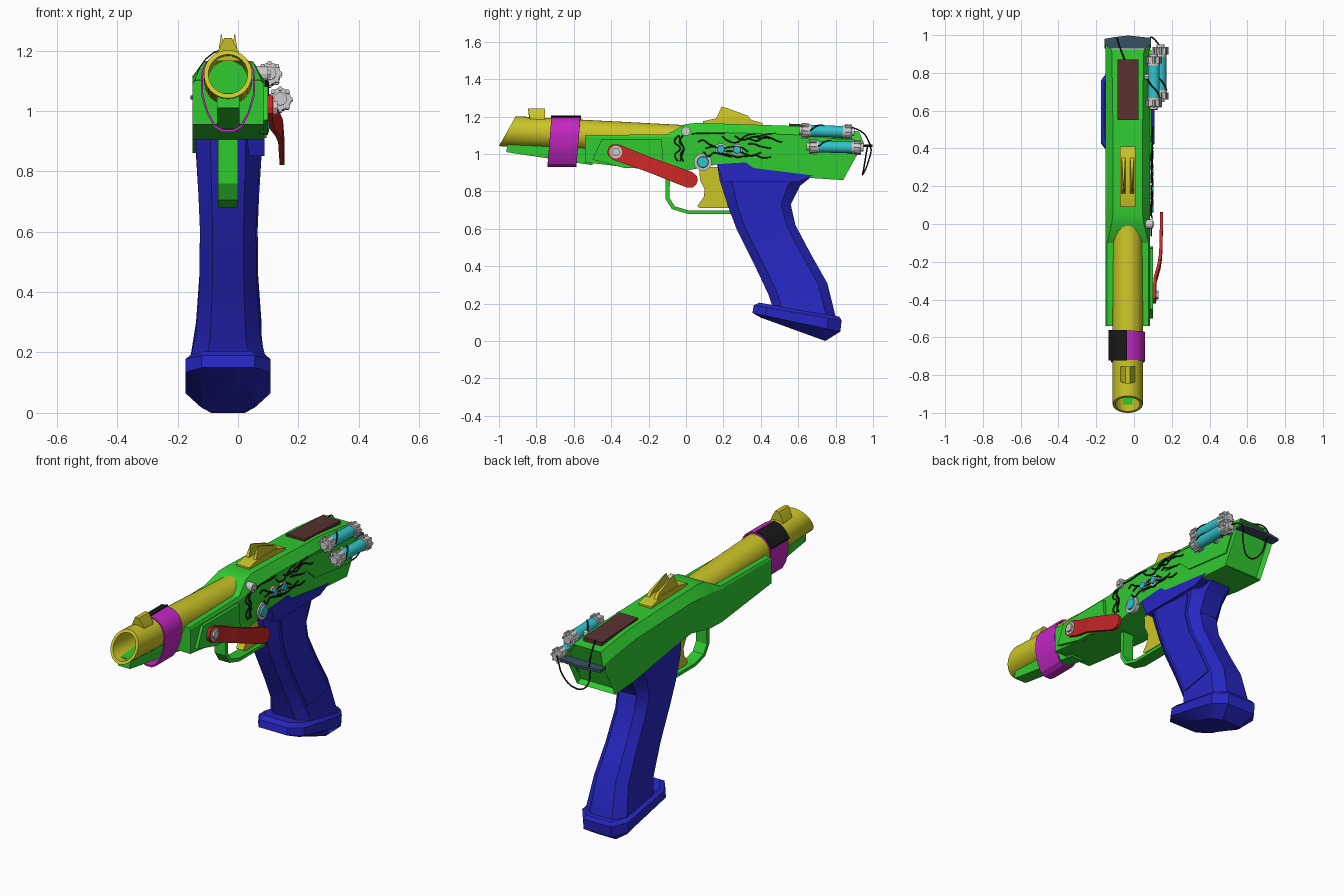
import bpy, bmesh, random
from math import sin, cos, pi, radians
from mathutils import Vector

if "Cube" in bpy.data.objects:
    bpy.data.objects.remove(bpy.data.objects["Cube"])

random.seed(4)
CX = -0.033  # centre line of the gun

def mat(name, *rgb):
    m = bpy.data.materials.new(name)
    m.diffuse_color = (*rgb, 1)
    m.use_nodes = True
    m.node_tree.nodes["Principled BSDF"].inputs["Base Color"].default_value = m.diffuse_color
    return m

GREEN, BLUE = mat("green", .03, .6, .03), mat("blue", .02, .02, .55)
YELLOW, MAGENTA = mat("yellow", .6, .56, .02), mat("magenta", .55, .02, .55)
RED, CYAN = mat("red", .6, .02, .02), mat("cyan", .03, .55, .6)
BROWN, BLACK = mat("brown", .1, .03, .03), mat("black", .01, .01, .01)
SLATE = mat("slate", .04, .08, .12)

def finish(name, bm, m):
    bmesh.ops.recalc_face_normals(bm, faces=bm.faces)
    me = bpy.data.meshes.new(name)
    bm.to_mesh(me)
    bm.free()
    if m:
        me.materials.append(m)
    ob = bpy.data.objects.new(name, me)
    bpy.context.collection.objects.link(ob)
    return ob

def loft(name, rings, m, cap=True, loop=False, recess=None):
    """Skin a list of equal-length point rings."""
    bm = bmesh.new()
    vs = [[bm.verts.new(p) for p in r] for r in rings]
    n = len(vs[0])
    for a, b in zip(vs, vs[1:] + (vs[:1] if loop else [])):
        for i in range(n):
            j = (i + 1) % n
            bm.faces.new((a[i], a[j], b[j], b[i]))
    if cap and not loop:
        bm.faces.new(vs[0])
        end = bm.faces.new(vs[-1])
        if recess:
            bmesh.ops.recalc_face_normals(bm, faces=bm.faces)
            bmesh.ops.inset_region(bm, faces=[end], thickness=.015)
            bmesh.ops.translate(bm, verts=end.verts, vec=recess)
    return finish(name, bm, m)

def extrude(name, prof, x0, x1, m):
    """Side profile of (y, z) points extruded across x."""
    return loft(name, [[(x, y, z) for y, z in prof] for x in (x0, x1)], m)

def rod(name, p0, p1, r, m, n=20, r2=None):
    p0, p1 = Vector(p0), Vector(p1)
    q = (p1 - p0).to_track_quat('Z', 'Y')
    ring = lambda p, r: [p + q @ Vector((r*cos(2*pi*i/n), r*sin(2*pi*i/n), 0)) for i in range(n)]
    return loft(name, [ring(p0, r), ring(p1, r if r2 is None else r2)], m)

def wire(name, pts, r=.004, m=BLACK):
    cu = bpy.data.curves.new(name, 'CURVE')
    cu.dimensions, cu.bevel_depth, cu.bevel_resolution, cu.resolution_u = '3D', r, 1, 4
    sp = cu.splines.new('BEZIER')
    sp.bezier_points.add(len(pts) - 1)
    for b, p in zip(sp.bezier_points, pts):
        b.co = p
        b.handle_left_type = b.handle_right_type = 'AUTO'
    cu.materials.append(m)
    bpy.context.collection.objects.link(bpy.data.objects.new(name, cu))

# receiver: bottom, shoulder and top (y, z), then half widths
secs = [(-.54, .955, -.54, 1.09, -.54, 1.10, .117, .11), (-.1, .905, -.1, 1.09, -.1, 1.105, .117, .11),
        (.0, .91, .0, 1.105, .0, 1.16, .118, .085), (.17, .945, .17, 1.115, .06, 1.166, .118, .078),
        (.33, .925, .35, 1.11, .35, 1.157, .118, .078), (.66, .872, .66, 1.1, .66, 1.147, .118, .08),
        (.84, .86, .95, 1.06, .925, 1.12, .118, .085)]
loft("receiver", [[(CX-w, yb, zb), (CX-w, ys, zs), (CX-t, yt, zt), (CX+t, yt, zt), (CX+w, ys, zs), (CX+w, yb, zb)]
                  for yb, zb, ys, zs, yt, zt, w, t in secs], GREEN, recess=(0, -.025, .012))
extrude("lower_rail", [(-.955, 1.06), (-.96, 1.01), (-.5, .94), (-.5, 1.06)], -.07, .005, GREEN)
extrude("front_side_plate", [(-.45, 1.08), (-.5, .97), (-.33, .925), (-.12, .92), (-.13, 1.08)], .07, .1, GREEN)
extrude("rear_side_plate", [(.34, 1.08), (.37, 1.105), (.92, 1.075), (.85, .93), (.55, .965), (.48, 1.03), (.36, 1.04)],
        .07, .092, GREEN)
extrude("top_panel", [(.55, 1.14), (.55, 1.162), (.87, 1.145), (.87, 1.115)], -.088, .025, BROWN)
loft("rear_fin", [[(x, .93, z - .008), (x, y, z - .008), (x, y, z + .006), (x, .93, z + .006)]
                  for x, y, z in ((-.157, .98, 1.045), (-.1, .99, 1.045), (-.03, .998, 1.045), (.09, .985, 1.045))], SLATE)

# barrel with slanted muzzle
def bring(y, r, slant=0, n=32):
    zc = 1.074 - .05 * y
    return [(CX + r*cos(2*pi*i/n), y + slant*sin(2*pi*i/n), zc + r*sin(2*pi*i/n)) for i in range(n)]
loft("barrel", [bring(.02, .08), bring(-.955, .08, .045), bring(-.955, .065, .037), bring(-.5, .065)], YELLOW)
loft("bore_plug", [bring(-.56, .066), bring(-.5, .066)], GREEN)

# sights
loft("front_sight", [[(CX-.042, y0, 1.165), (CX-.036, y0, 1.195), (CX-.012, y1, 1.242), (CX+.012, y1, 1.242),
                      (CX+.036, y0, 1.195), (CX+.042, y0, 1.165)] for y0, y1 in ((-.835, -.845), (-.755, -.755))], YELLOW)
extrude("rear_sight_base", [(.09, 1.15), (.09, 1.175), (.16, 1.19), (.32, 1.19), (.41, 1.165), (.41, 1.14)],
        CX - .04, CX + .04, YELLOW)
for s, side in ((-1, "left"), (1, "right")):
    fin = [(.16, 1.185), (.19, 1.253), (.22, 1.245), (.33, 1.205), (.36, 1.17)]
    loft("rear_sight_fin_" + side, [[(CX + s*(.036 - .012*(z - 1.17)/.08), y, z) for y, z in fin],
                                    [(CX + s*(.01 + .01*(z - 1.17)/.08), y, z) for y, z in fin]], YELLOW)

# wrapped band around barrel and rail
sect = [(.09*cos(i*pi/12), 1.107 + .09*sin(i*pi/12)) for i in range(13)]
sect += [(-.088, 1.05), (-.07, .99), (-.045, .945), (-.02, .93), (.02, .93), (.045, .945), (.07, .99), (.088, 1.05)]
def band(y, k):
    return [(CX + x*k, y + .08*(z - 1.19), 1.06 + (z - 1.06)*k) for x, z in sect]
loft("band", [band(-.72, 1), band(-.565, 1), band(-.565, .93), band(-.72, .93)], MAGENTA, loop=True)
tape = [(CX - .005, 1.2), (CX - .045, 1.192), (CX - .075, 1.168), (CX - .102, 1.13)]
loft("tape_flap", [[(x, -.722, z), (x, -.562, z), (x, -.562, z + .006), (x, -.722, z + .006)] for x, z in tape], BLACK)

# grip: front (y, z), back (y, z), half width
def oct_ring(s, k=.55):
    yf, zf, yb, zb, w = s
    return [(CX + x*w, yf + (yb-yf)*u, zf + (zb-zf)*u) for u, x in
            ((0, -k), (0, k), (.15, 1), (.85, 1), (1, k), (1, -k), (.85, -1), (.15, -1))]
grip = [(.165, .955, .68, .885, .108), (.18, .86, .61, .83, .105), (.225, .72, .56, .73, .098),
        (.27, .6, .585, .62, .093), (.36, .42, .67, .46, .095), (.44, .25, .755, .31, .106), (.46, .19, .8, .13, .125)]
loft("grip", [oct_ring(s) for s in grip], BLUE)
extrude("grip_cheek", [(.165, .945), (.32, .955), (.36, .925), (.68, .885), (.6, .85), (.2, .85)], CX, CX + .121, BLUE)
loft("grip_panel", [[(CX + w + dx, yf + (yb-yf)*u, zf + (zb-zf)*u) for u, dx in
                     ((.2, -.02), (.8, -.02), (.8, .005), (.2, .005))] for yf, zf, yb, zb, w in grip[1:6]], BLUE)
base = [(.39, .205, .82, .13, .122), (.362, .19, .832, .11, .141), (.355, .15, .825, .05, .141), (.4, .125, .745, 0, .09)]
loft("grip_base", [oct_ring(s, .62) for s in base], BLUE)

# trigger and guard
extrude("trigger", [(.07, .93), (.075, .86), (.1, .81), (.095, .77), (.06, .72), (.075, .71), (.25, .71), (.22, .93)],
        -.055, -.01, YELLOW)
extrude("trigger_guard", [(-.11, .93), (-.11, .76), (-.075, .705), (.01, .68), (.27, .68), (.27, .698), (.015, .698),
                          (-.06, .72), (-.088, .765), (-.085, .93)], -.067, 0, GREEN)

# bent lever on the right side
def lever(s, w, x):
    y, z = -.375 + .936*s, 1.01 - .352*s
    return [(x + dx, y + .352*t, z + .936*t) for dx, t in ((0, -w), (.016, -w), (.016, w), (0, w))]
loft("lever", [lever(*a) for a in ((-.044, .014, .1), (-.032, .032, .1), (0, .044, .1), (.08, .042, .103),
     (.16, .04, .124), (.22, .04, .133), (.42, .044, .138), (.45, .033, .138), (.463, .014, .138))], RED)
rod("lever_washer", (.09, -.375, 1.01), (.119, -.375, 1.01), .034, None)
rod("lever_bolt", (.09, -.375, 1.01), (.13, -.375, 1.01), .024, None, 6)

# round lights and screw
for i, (y, z, r) in enumerate(((.09, .957, .047), (.187, 1.025, .032), (.272, 1.022, .032))):
    rod(f"light_rim_{i}", (.07, y, z), (.094, y, z), r, None, 24)
    rod(f"light_{i}", (.07, y, z), (.103, y, z), r*.85, CYAN, 24, r*.6)
rod("screw", (.04, 0, 1.122), (.1, 0, 1.122), .025, None, 12)
rod("screw_head", (.1, 0, 1.122), (.107, 0, 1.122), .014, None, 6)

# two glass canisters with knobbed caps
for k, (x, z, y0, y1, tilt) in enumerate(((.105, 1.125, .605, .9, -.008), (.14, 1.04, .645, .95, -.006))):
    a, b = Vector((x, y0, z)), Vector((x, y1, z + tilt))
    at = lambda t: a.lerp(b, t)
    rod(f"canister_glass_{k}", at(.1), at(.9), .031, CYAN)
    for e, (t0, t1, t2, t3) in enumerate(((.0, .06, .17, .21), (1, .94, .83, .79))):
        rod(f"canister_tip_{k}{e}", at(t0), at(t1), .022, None, 12)
        rod(f"canister_cap_{k}{e}", at(t1), at(t2), .036, None)
        rod(f"canister_collar_{k}{e}", at(t2), at(t3), .033, None)
        for i in range(8):
            o = Vector((cos(i*pi/4), 0, sin(i*pi/4))) * .034
            rod(f"cap_knob_{k}{e}{i}", at(t1 + (t0-t1)*.25) + o, at(t2) + o, .008, None, 6)
    wire(f"canister_wire_{k}", [at(.2 + .12*i) + Vector((.033*cos(i), 0, .033*sin(i))) for i in range(6)])
    rod(f"canister_bracket_{k}", (.06, .78, z - .01), (x, .78, z), .018, None, 8)

# loose wires
wire("rear_loop_wire", [(.14, .94, 1.04), (.1, .985, 1.04), (.08, .975, .96), (.02, .945, .89), (-.05, .95, .92), (-.09, .97, 1.04)])
wire("top_wire", [(-.09, .985, 1.05), (-.08, .95, 1.11), (-.05, .87, 1.15)])
for i in range(12):
    y, z = random.uniform(.0, .4), random.uniform(1.0, 1.11)
    n = random.randint(4, 6)
    pts = []
    for j in range(n):
        pts.append((.09 + random.uniform(0, .01), y, z))
        y += random.uniform(.02, .06)
        z = min(1.11, max(.98, z + random.uniform(-.025, .02)))
    wire(f"side_wire_{i}", pts)
for i in range(3):
    wire(f"front_wire_{i}", [(.092, -.06 + .02*i + random.uniform(-.02, .03), 1.1 - .035*j) for j in range(5)])

# smooth shading with sharp edges kept
bpy.ops.object.select_all(action='DESELECT')
for ob in bpy.data.objects:
    if ob.type == 'MESH':
        ob.select_set(True)
        bpy.context.view_layer.objects.active = ob
bpy.ops.object.shade_smooth_by_angle(angle=radians(28))
